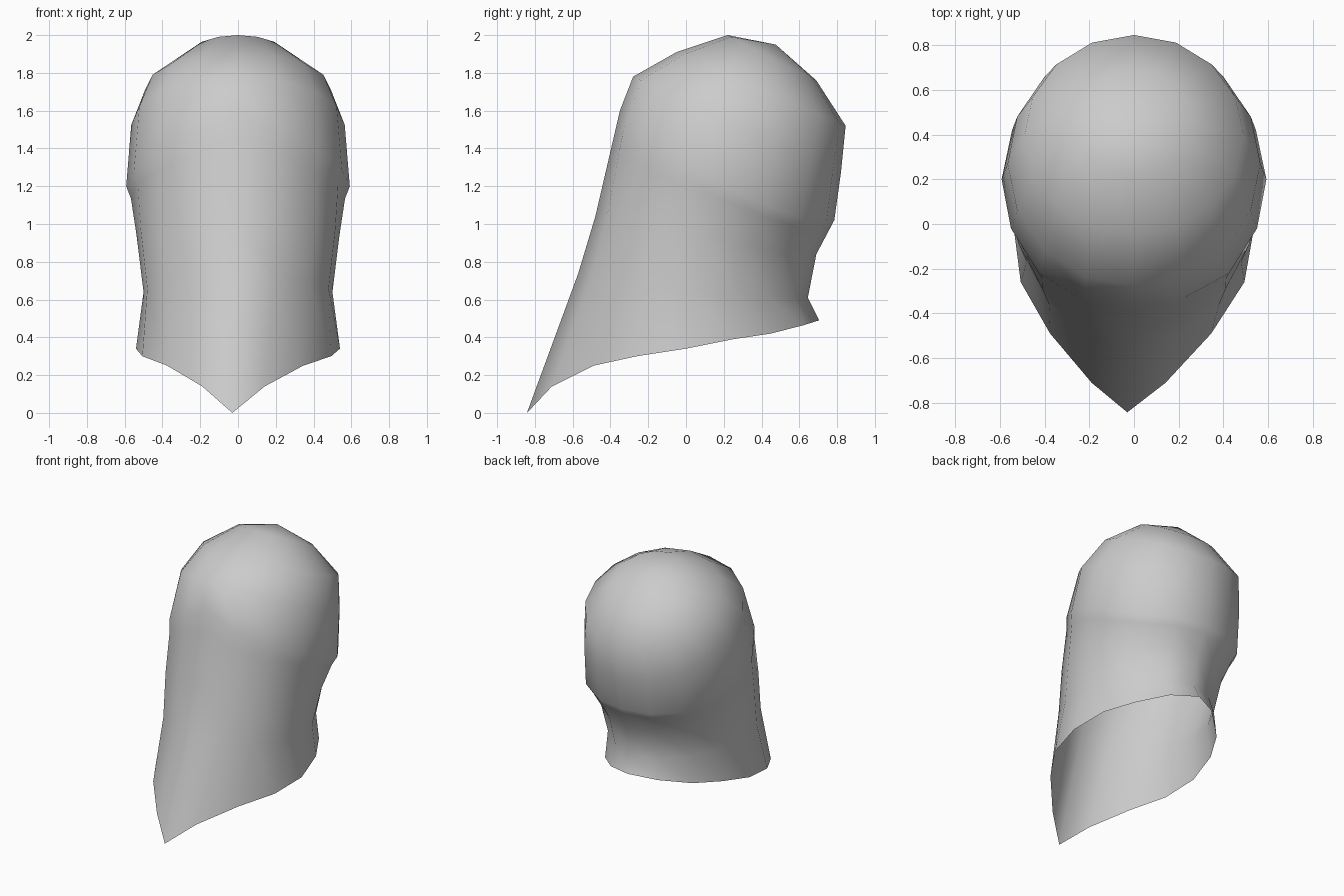
import bpy, bmesh
from math import sin, cos, pi

if "Cube" in bpy.data.objects:
    bpy.data.objects.remove(bpy.data.objects["Cube"])

SEG = 16
HALF = SEG // 2

# half cross-sections of the neck drape, back to front: (x, y, z)
brow = [(0, .785, 1.02), (.22, .745, 1.02), (.42, .61, 1.03), (.545, .42, 1.10), (.592, .2, 1.2),
        (.55, -.02, 1.29), (.425, -.22, 1.38), (.22, -.333, 1.49), (0, -.35, 1.60)]
nape = [(0, .69, .84), (.2, .64, .84), (.38, .49, .85), (.495, .3, .89), (.537, .12, .94),
        (.515, -.09, .97), (.41, -.29, 1.0), (.22, -.42, 1.03), (0, -.48, 1.04)]
waist = [(0, .645, .61), (.19, .58, .61), (.36, .43, .62), (.46, .24, .63), (.5, .04, .64),
         (.48, -.17, .66), (.38, -.36, .69), (.2, -.5, .72), (0, -.57, .74)]
hem = [(0, .705, .49), (.2, .625, .465), (.37, .45, .42), (.485, .25, .39), (.54, 0, .34),
       (.5, -.26, .30), (.36, -.49, .25), (.165, -.71, .14), (0, -.842, 0)]
under_brow = [tuple(p + .25 * (q - p) for p, q in zip(a, b)) for a, b in zip(brow, nape)]
under_brow = [(x * .98, y, z) for x, y, z in under_brow]


def mirrored(half, lean=0.0):
    """Full ring from a half section; lean shifts the front tip sideways."""
    pts = list(half) + [(-x, y, z) for x, y, z in reversed(half[1:-1])]
    return [(x - lean * max(0, -y / .84) ** 1.3, y, z) for x, y, z in pts]


def dome_ring(width, front, back):
    """Half of a tilted ellipse between a front and a back (y, z) point."""
    my, mz = (front[0] + back[0]) / 2, (front[1] + back[1]) / 2
    hy, hz = (back[0] - front[0]) / 2, (back[1] - front[1]) / 2
    return [(width * sin(pi * i / HALF), my + hy * cos(pi * i / HALF), mz + hz * cos(pi * i / HALF))
            for i in range(HALF + 1)]


rings = [mirrored(hem, .03), mirrored(waist), mirrored(nape), mirrored(under_brow), mirrored(brow),
         mirrored(dome_ring(.565, (-.28, 1.78), (.82, 1.27))),
         mirrored(dome_ring(.49, (-.05, 1.91), (.845, 1.52))),
         mirrored(dome_ring(.27, (.22, 2.0), (.69, 1.76)))]

# hood: open-bottomed shell lofted through the rings, closed at the crown
bm = bmesh.new()
loops = [[bm.verts.new(p) for p in ring] for ring in rings]
for low, high in zip(loops, loops[1:]):
    for i in range(SEG):
        j = (i + 1) % SEG
        bm.faces.new((low[i], low[j], high[j], high[i]))
crown = bm.verts.new((0, .475, 1.95))
for i in range(SEG):
    bm.faces.new((loops[-1][i], loops[-1][(i + 1) % SEG], crown))
bmesh.ops.recalc_face_normals(bm, faces=bm.faces)
if sum(f.normal.dot(f.calc_center_median() - rings_c) for rings_c in [crown.co * .5]
       for f in bm.faces) < 0:
    bmesh.ops.reverse_faces(bm, faces=bm.faces)
for f in bm.faces:
    f.smooth = True
mesh = bpy.data.meshes.new("hood")
bm.to_mesh(mesh)
bm.free()
hood = bpy.data.objects.new("hood", mesh)
bpy.context.collection.objects.link(hood)
